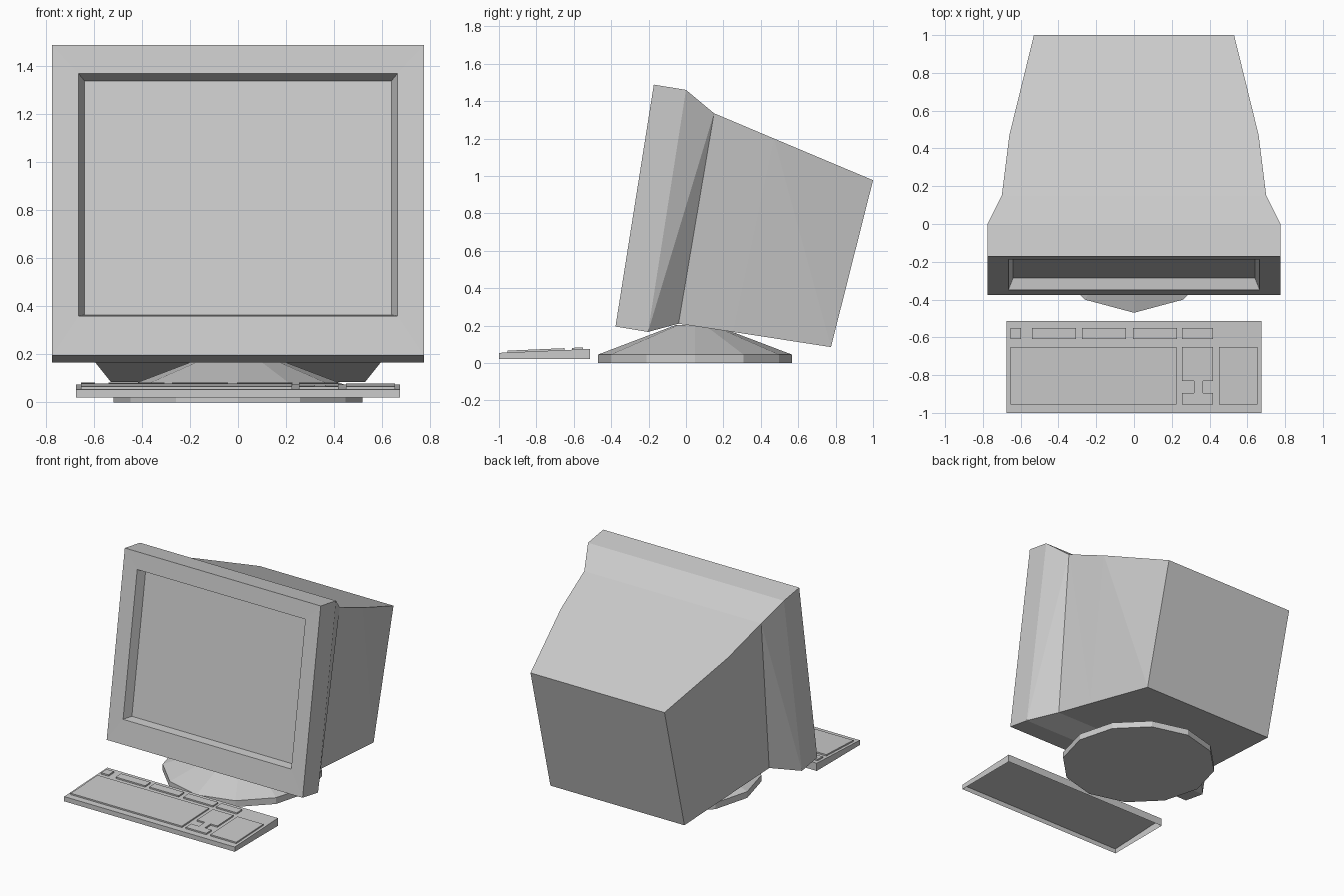
import bpy, bmesh
from math import pi
from mathutils import Matrix

if "Cube" in bpy.data.objects:
    bpy.data.objects.remove(bpy.data.objects["Cube"])


def finish(name, bm, recalc=True):
    if recalc:
        bmesh.ops.recalc_face_normals(bm, faces=bm.faces)
    mesh = bpy.data.meshes.new(name)
    bm.to_mesh(mesh)
    bm.free()
    obj = bpy.data.objects.new(name, mesh)
    bpy.context.collection.objects.link(obj)
    return obj


def ring(bm, s):
    """Four corners of a section: top (half width, y, z), bottom (half width, y, z)."""
    tw, ty, tz, bw, by, bz = s
    return [bm.verts.new(p) for p in
            ((-tw, ty, tz), (tw, ty, tz), (bw, by, bz), (-bw, by, bz))]


# Monitor casing: tilted sections from the screen recess to the back
sections = [
    (0.64, -0.13, 1.34, 0.64, -0.285, 0.364),     # recess floor
    (0.665, -0.189, 1.37, 0.665, -0.349, 0.36),   # screen opening
    (0.775, -0.172, 1.488, 0.775, -0.377, 0.195), # bezel front
    (0.775, 0.0, 1.46, 0.775, -0.203, 0.166),     # bezel back
    (0.70, 0.15, 1.335, 0.63, -0.04, 0.21),       # neck
    (0.66, 0.47, 1.20, 0.595, 0.25, 0.166),       # body
    (0.53, 1.0, 0.977, 0.53, 0.775, 0.085),       # rear
]
bm = bmesh.new()
rings = [ring(bm, s) for s in sections]
for i, (a, b) in enumerate(zip(rings, rings[1:])):
    bm.faces.new((a[0], a[1], b[1], b[0]))
    bm.faces.new((a[3], b[3], b[2], a[2]))
    for t, u in ((1, 2), (0, 3)):
        if i < 3:
            bm.faces.new((a[t], a[u], b[u], b[t]))
        elif i == 3:
            bm.faces.new((a[t], a[u], b[t]))
            bm.faces.new((a[u], b[u], b[t]))
        else:
            bm.faces.new((a[t], a[u], b[u]))
            bm.faces.new((a[t], b[u], b[t]))
bm.faces.new(rings[-1])
finish("monitor_casing", bm)

# Screen glass
bm = bmesh.new()
face = bm.faces.new(ring(bm, sections[0]))
face.normal_update()
if face.normal.y > 0:
    face.normal_flip()
finish("screen", bm, recalc=False)

# Stand: twelve-sided disc with a shallow cone on it
bm = bmesh.new()
previous = None
for r, z in ((0.518, 0.0), (0.518, 0.045), (0.10, 0.204)):
    at = Matrix.Translation((0, 0.048, z)) @ Matrix.Rotation(pi / 2, 4, 'Z')
    loop = bmesh.ops.create_circle(bm, segments=12, radius=r, matrix=at)["verts"]
    if previous:
        for k in range(12):
            n = (k + 1) % 12
            bm.faces.new((previous[k], previous[n], loop[n], loop[k]))
    else:
        bm.faces.new(loop)
    previous = loop
bm.faces.new(previous)
finish("stand", bm)


# Keyboard: open-bottomed sloping shell with raised key groups
def deck(y):
    return 0.054 + (y + 1.0) * 0.043


def shell(name, outline, low, high):
    """Walls and lid over a counter-clockwise outline, open underneath."""
    bm = bmesh.new()
    bottom = [bm.verts.new((x, y, low(y))) for x, y in outline]
    top = [bm.verts.new((x, y, high(y))) for x, y in outline]
    n = len(outline)
    for k in range(n):
        j = (k + 1) % n
        bm.faces.new((bottom[k], bottom[j], top[j], top[k]))
    bm.faces.new(top)
    return finish(name, bm, recalc=False)


def rect(x0, x1, y0, y1):
    return [(x0, y0), (x1, y0), (x1, y1), (x0, y1)]


def key_top(y):
    return deck(y) + 0.01


shell("keyboard_body", rect(-0.675, 0.675, -1.0, -0.513), lambda y: 0.02, deck)
groups = {
    "main_keys": rect(-0.655, 0.225, -0.955, -0.65),
    "number_pad": rect(0.45, 0.655, -0.955, -0.65),
    "arrow_keys": [(0.255, -0.955), (0.418, -0.955), (0.418, -0.895), (0.365, -0.895),
                   (0.365, -0.83), (0.418, -0.83), (0.418, -0.65), (0.255, -0.65),
                   (0.255, -0.83), (0.318, -0.83), (0.318, -0.895), (0.255, -0.895)],
}
row = [(-0.655, -0.597), (-0.54, -0.307), (-0.275, -0.042), (-0.005, 0.228), (0.255, 0.418)]
for k, (x0, x1) in enumerate(row):
    groups[f"function_keys_{k + 1}"] = rect(x0, x1, -0.61, -0.55)
for name, outline in groups.items():
    shell(name, outline, deck, key_top)
